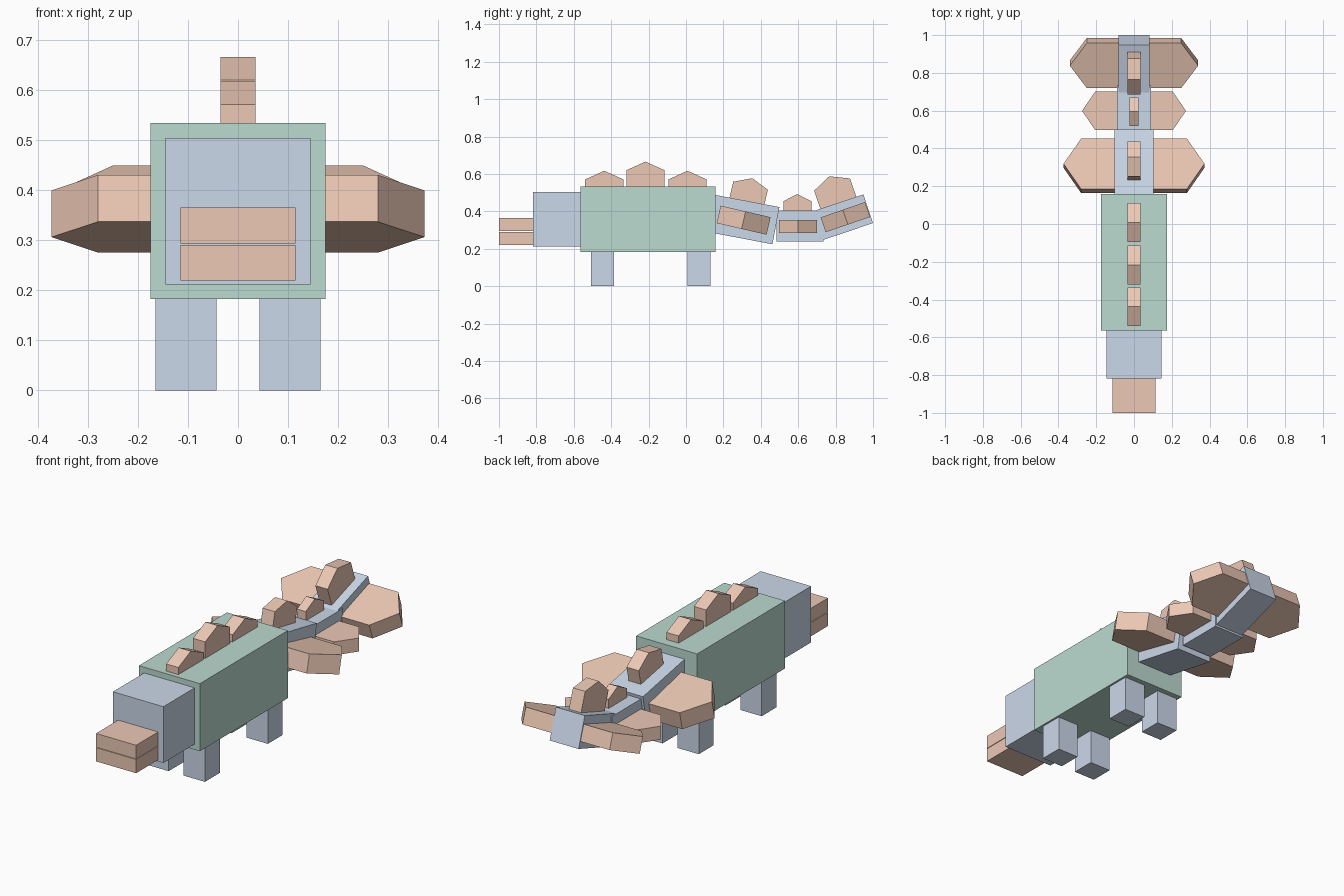
import bpy, bmesh
from math import radians
from mathutils import Matrix

if "Cube" in bpy.data.objects:
    bpy.data.objects.remove(bpy.data.objects["Cube"])


def material(name, rgb):
    m = bpy.data.materials.new(name)
    m.diffuse_color = (*rgb, 1)
    m.use_nodes = True
    m.node_tree.nodes["Principled BSDF"].inputs["Base Color"].default_value = m.diffuse_color
    return m


GREEN = material("green", (0.50, 0.70, 0.63))
BLUE = material("blue", (0.60, 0.69, 0.82))
ORANGE = material("orange", (0.84, 0.58, 0.46))


def finish(name, bm, loc, tilt, mat):
    bmesh.ops.recalc_face_normals(bm, faces=bm.faces)
    bm.transform(Matrix.Rotation(radians(tilt), 4, 'X'))
    mesh = bpy.data.meshes.new(name)
    bm.to_mesh(mesh)
    bm.free()
    mesh.materials.append(mat)
    ob = bpy.data.objects.new(name, mesh)
    ob.location = loc
    bpy.context.collection.objects.link(ob)


def box(name, size, loc, mat, tilt=0):
    bm = bmesh.new()
    bmesh.ops.create_cube(bm, size=1)
    bmesh.ops.scale(bm, vec=size, verts=bm.verts)
    finish(name, bm, loc, tilt, mat)


def plate(name, loc, width, wall, peak, thick, tilt=0, side=0):
    """House-shaped plate; loc is the middle of its shoulder line.
    side 0 points up, side +1/-1 points along +x/-x."""
    w = width / 2
    profile = [(-w, -wall), (w, -wall), (w, 0), (0, peak), (-w, 0)]
    bm = bmesh.new()
    rings = []
    for t in (-thick / 2, thick / 2):
        rings.append([bm.verts.new((side * h, v, t) if side else (t, v, h))
                      for v, h in profile])
        bm.faces.new(rings[-1])
    a, b = rings
    for i in range(5):
        j = (i + 1) % 5
        bm.faces.new((a[i], a[j], b[j], b[i]))
    finish(name, bm, loc, tilt, ORANGE)


# Body, head and jaws
box("body", (0.35, 0.722, 0.351), (0, -0.202, 0.3585), GREEN)
box("head", (0.29, 0.26, 0.292), (0, -0.689, 0.358), BLUE)
box("upper_jaw", (0.23, 0.182, 0.071), (0, -0.909, 0.3295), ORANGE)
box("lower_jaw", (0.23, 0.182, 0.071), (0, -0.909, 0.2555), ORANGE)

# Legs
for end, y in (("front", -0.446), ("back", 0.07)):
    for label, s in (("left", 1), ("right", -1)):
        box(f"{end}_leg_{label}", (0.122, 0.122, 0.184), (s * 0.104, y, 0.092), BLUE)

# Back plates
for i, (y, z) in enumerate(((-0.437, 0.571), (-0.217, 0.62), (0.008, 0.571))):
    plate(f"back_plate_{i + 1}", (0, y, z), 0.204, z - 0.51, 0.046, 0.07)

# Tail segments
box("tail_base", (0.206, 0.36, 0.202), (0, 0.304, 0.357), BLUE, -10.7)
box("tail_middle", (0.178, 0.25, 0.168), (0, 0.61, 0.322), BLUE)
box("tail_tip", (0.166, 0.286, 0.162), (0, 0.8385, 0.3685), BLUE, 18.5)

# Tail top plates
plate("tail_top_plate_1", (0, 0.345, 0.537), 0.19, 0.11, 0.041, 0.07, -13)
plate("tail_top_plate_2", (0, 0.595, 0.454), 0.15, 0.07, 0.038, 0.05)
plate("tail_top_plate_3", (0, 0.781, 0.543), 0.203, 0.12, 0.047, 0.07, 19)

# Tail side plates: shoulder x, y, z, width, peak, thickness, tilt
fins = ((0.28, 0.308, 0.353, 0.274, 0.093, 0.096, -13),
        (0.205, 0.599, 0.319, 0.205, 0.07, 0.07, 0),
        (0.25, 0.852, 0.369, 0.251, 0.09, 0.084, 19))
for i, (x, y, z, w, p, t, tilt) in enumerate(fins):
    for label, s in (("left", 1), ("right", -1)):
        plate(f"tail_side_plate_{i + 1}_{label}", (s * x, y, z), w, x - 0.06, p, t, tilt, s)
